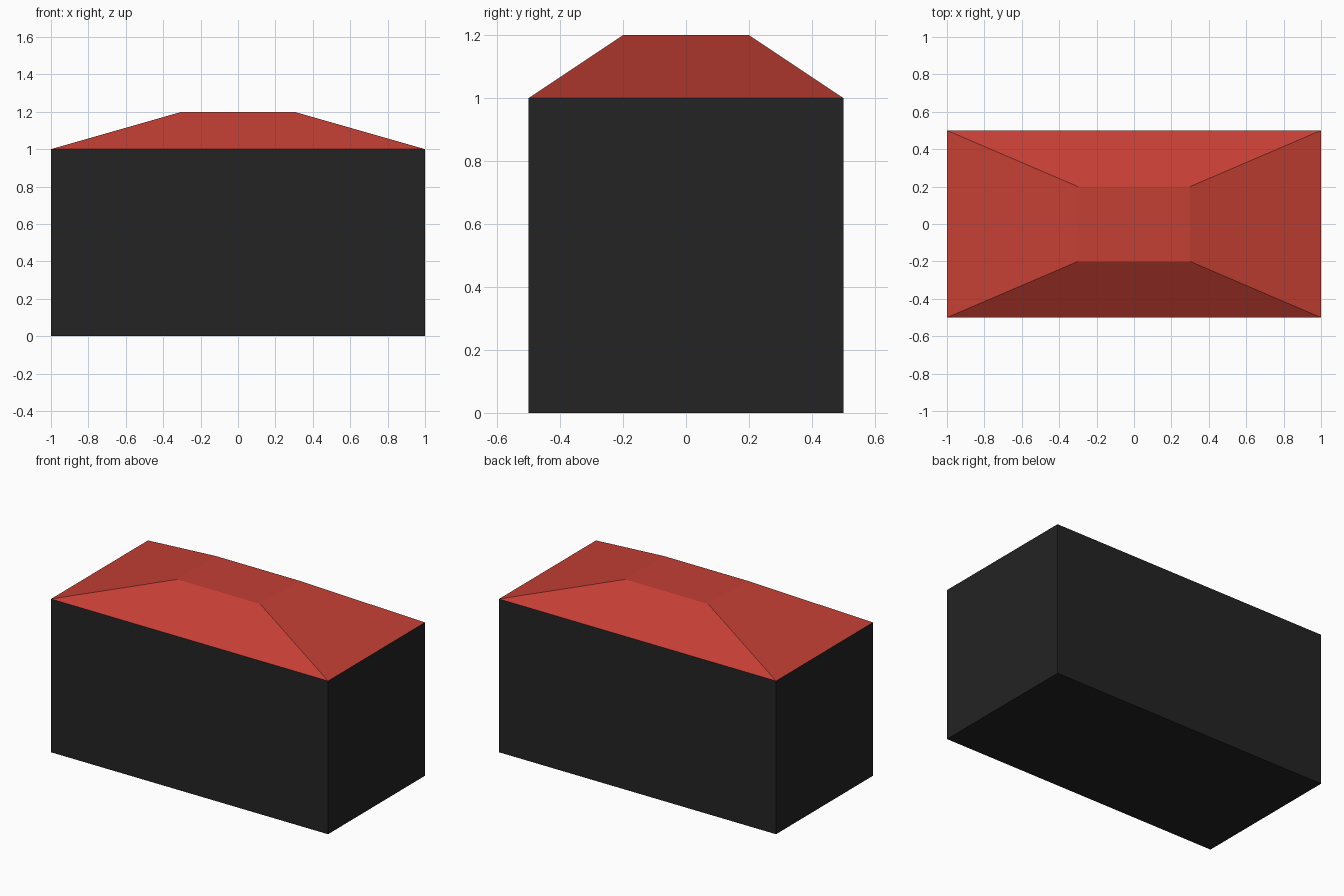
import bpy, bmesh

if "Cube" in bpy.data.objects:
    bpy.data.objects.remove(bpy.data.objects["Cube"])


def material(name, color):
    mat = bpy.data.materials.new(name)
    mat.diffuse_color = color
    mat.use_nodes = True
    mat.node_tree.nodes["Principled BSDF"].inputs["Base Color"].default_value = mat.diffuse_color
    return mat


def tapered_box(name, z0, z1, base, top, hidden_side, mat):
    """Box from z0 to z1 with half sizes base and top; the hidden seam face is left out."""
    bm = bmesh.new()
    bmesh.ops.create_cube(bm, size=2)
    for v in bm.verts:
        upper = v.co.z > 0
        half = top if upper else base
        v.co = (v.co.x * half[0], v.co.y * half[1], z1 if upper else z0)
    bm.normal_update()
    seam = [f for f in bm.faces if f.normal.z * hidden_side > 0.99]
    bmesh.ops.delete(bm, geom=seam, context='FACES_ONLY')
    mesh = bpy.data.meshes.new(name)
    bm.to_mesh(mesh)
    bm.free()
    mesh.materials.append(mat)
    obj = bpy.data.objects.new(name, mesh)
    bpy.context.collection.objects.link(obj)
    return obj


black = material("black", (0.017, 0.017, 0.017, 1))
red = material("red", (0.55, 0.05, 0.035, 1))

# Body block and hipped roof with a flat top
tapered_box("body", 0, 1, (1, 0.5), (1, 0.5), 1, black)
tapered_box("roof", 1, 1.2, (1, 0.5), (0.3, 0.2), -1, red)
